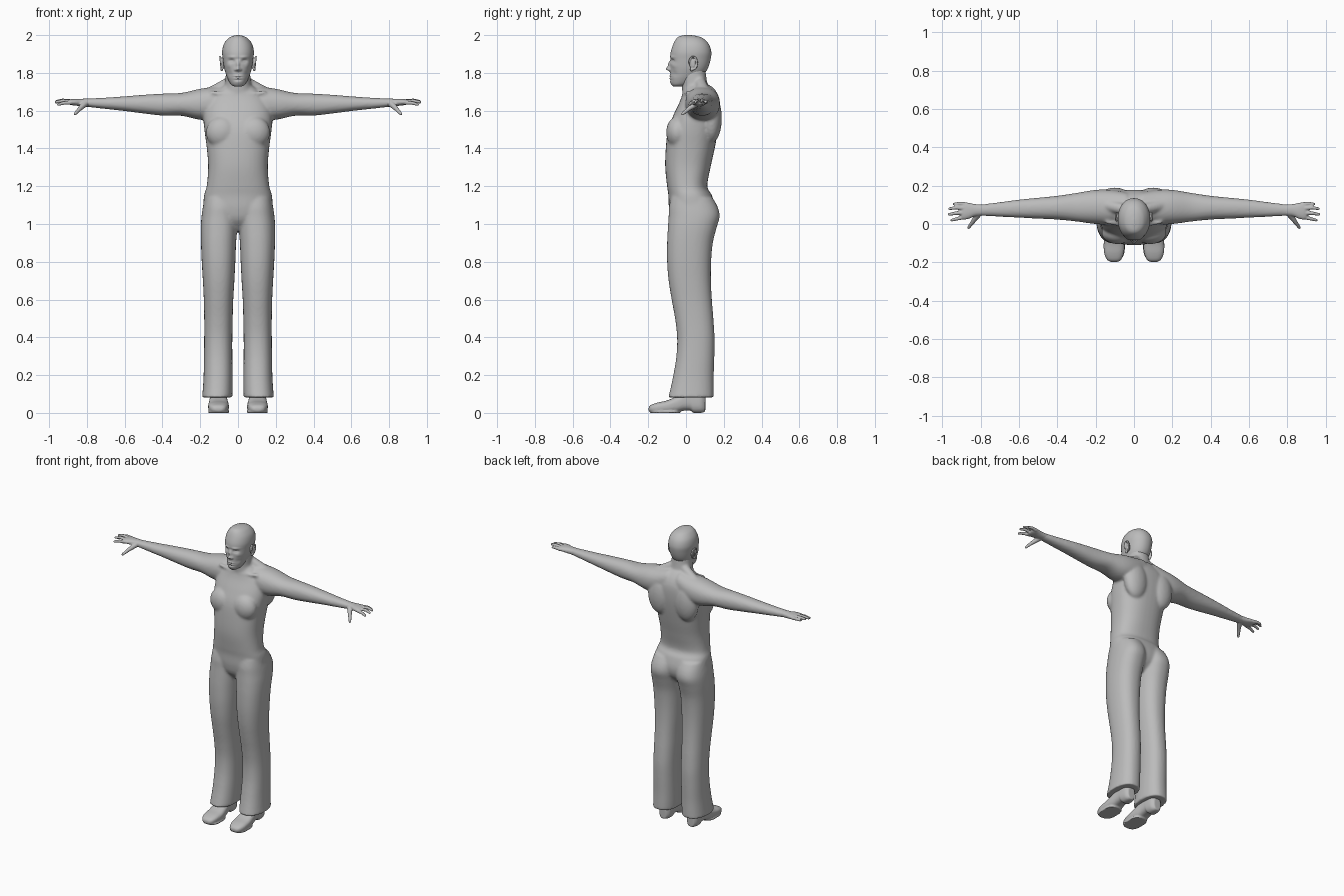
import bpy, bmesh, math
from mathutils import Vector, Matrix

grey = bpy.data.materials.new("plain_grey")
grey.diffuse_color = (0.5, 0.5, 0.5, 1)


def spline(rows, steps):
    """Smoothly interpolate the section rows."""
    out = []
    for i in range(len(rows) - 1):
        a, b = rows[max(i - 1, 0)], rows[i]
        c, d = rows[i + 1], rows[min(i + 2, len(rows) - 1)]
        for k in range(steps):
            t = k / steps
            out.append([0.5 * (2 * q + (r - p) * t + (2 * p - 5 * q + 4 * r - s) * t * t
                               + (3 * q - p - 3 * r + s) * t ** 3)
                        for p, q, r, s in zip(a, b, c, d)])
    return out + [list(rows[-1])]


def loft(bm, axis, rows, side=1, power=2.2, n=40, steps=5):
    """Rows: position on axis, then min/max extents on the other two axes."""
    rings = []
    for t, a0, a1, b0, b1 in spline(rows, steps):
        ring = []
        for k in range(n):
            u = 2 * math.pi * k / n
            c, s = math.cos(u), math.sin(u)
            a = (a0 + a1) / 2 + (a1 - a0) / 2 * math.copysign(abs(c) ** (2 / power), c)
            b = (b0 + b1) / 2 + (b1 - b0) / 2 * math.copysign(abs(s) ** (2 / power), s)
            p = [a, b]
            p.insert(axis, t)
            ring.append(bm.verts.new((p[0] * side, p[1], p[2])))
        rings.append(ring)
    for r, q in zip(rings, rings[1:]):
        for k in range(n):
            j = (k + 1) % n
            bm.faces.new((r[k], r[j], q[j], q[k]))
    bm.faces.new(rings[0])
    bm.faces.new(rings[-1])


def ball(bm, centre, size, tilt=0.0):
    m = (Matrix.Translation(centre) @ Matrix.Rotation(tilt, 4, 'X')
         @ Matrix.Diagonal((*size, 1)))
    bmesh.ops.create_uvsphere(bm, u_segments=24, v_segments=16, radius=1, matrix=m)


def tube(bm, p, q, r0, r1):
    """Tapered limb with round ends."""
    p, q = Vector(p), Vector(q)
    m = Matrix.Translation((p + q) / 2) @ (q - p).to_track_quat('Z', 'Y').to_matrix().to_4x4()
    bmesh.ops.create_cone(bm, cap_ends=True, segments=16, radius1=r0, radius2=r1,
                          depth=(q - p).length, matrix=m)
    ball(bm, p, (r0,) * 3)
    ball(bm, q, (r1,) * 3)


def finish(name, bm, voxel=0, smooth=0):
    bmesh.ops.recalc_face_normals(bm, faces=bm.faces)
    for f in bm.faces:
        f.smooth = True
    me = bpy.data.meshes.new(name)
    bm.to_mesh(me)
    bm.free()
    me.materials.append(grey)
    ob = bpy.data.objects.new(name, me)
    bpy.context.collection.objects.link(ob)
    if voxel:
        rm = ob.modifiers.new("fuse", 'REMESH')
        rm.mode, rm.voxel_size, rm.use_smooth_shade = 'VOXEL', voxel, True
    if smooth:
        sm = ob.modifiers.new("soften", 'SMOOTH')
        sm.factor, sm.iterations = 0.5, smooth
    return ob


# Body: torso, neck, arms and trouser legs fused together
bm = bmesh.new()
torso = [(0.965, .05, -.03, .09), (1.02, .14, -.075, .14), (1.08, .18, -.09, .155),
         (1.15, .18, -.093, .138), (1.2, .166, -.1, .113), (1.3, .158, -.11, .13),
         (1.4, .165, -.107, .152), (1.5, .178, -.095, .17), (1.58, .182, -.065, .178),
         (1.65, .165, -.032, .175), (1.70, .12, -.015, .155), (1.735, .075, 0, .125)]
loft(bm, 2, [(z, -w, w, f, b) for z, w, f, b in torso], power=2.4)
neck = [(1.64, .095, -.01, .15), (1.70, .08, -.02, .135), (1.74, .069, -.022, .115),
        (1.79, .065, -.03, .106), (1.85, .06, -.03, .1)]
loft(bm, 2, [(z, -w, w, f, b) for z, w, f, b in neck])
arm = [(.04, .04, .165, 1.6, 1.738), (.12, .0, .178, 1.56, 1.727), (.2, .0, .178, 1.552, 1.716),
       (.3, .013, .162, 1.573, 1.694), (.4, .023, .147, 1.574, 1.69), (.5, .028, .137, 1.585, 1.684),
       (.6, .033, .127, 1.598, 1.676), (.7, .038, .114, 1.609, 1.669), (.8, .043, .102, 1.62, 1.664),
       (.83, .043, .102, 1.622, 1.663)]
leg = [(1.14, .0, .177, -.08, .14), (1.09, .0, .186, -.09, .168), (1.04, .001, .193, -.092, .178),
       (.98, .004, .197, -.096, .162), (.9, .01, .196, -.1, .142), (.8, .014, .192, -.1, .133),
       (.7, .019, .186, -.092, .132), (.6, .025, .181, -.076, .137), (.5, .028, .179, -.058, .145),
       (.4, .03, .179, -.047, .151), (.3, .03, .18, -.051, .15), (.2, .029, .182, -.067, .147),
       (.13, .029, .186, -.082, .147), (.082, .03, .19, -.094, .147)]
for s in (1, -1):
    loft(bm, 0, arm, s)
    loft(bm, 2, leg, s, 2.3)
    ball(bm, (s * .085, -.045, 1.485), (.085, .06, .085))            # chest
    ball(bm, (s * .1, .135, 1.56), (.085, .055, .13))                # shoulder blade
    tube(bm, (s * .045, .075, 1.75), (s * .15, .1, 1.69), .03, .032)  # neck muscle
    tube(bm, (s * .02, -.012, 1.685), (s * .14, .01, 1.695), .01, .01)  # collar bone
finish("body", bm, .0075, 8)

# Head: dense loft with soft bumps and hollows for the face
bm = bmesh.new()
skull = [(1.727, .018, -.066, -.02), (1.74, .038, -.077, .02), (1.77, .055, -.083, .07),
         (1.8, .066, -.083, .1), (1.83, .074, -.084, .118), (1.87, .08, -.084, .13),
         (1.91, .084, -.081, .134), (1.95, .076, -.068, .122), (1.98, .055, -.052, .095),
         (1.994, .032, -.034, .062), (2.0, .008, -.005, .025)]
loft(bm, 2, [(z, -w, w, f, b) for z, w, f, b in skull], power=2.15, n=112, steps=9)
# x, z, spread x, spread z, depth (positive is inward)
face = [(0, 1.842, .008, .018, -.012), (0, 1.82, .012, .01, -.02), (0, 1.752, .02, .012, -.004),
        (0, 1.783, .02, .004, -.006), (0, 1.778, .02, .002, .005), (0, 1.771, .017, .004, -.006),
        (0, 1.762, .02, .004, .004), (0, 1.873, .012, .008, .003)]
for s in (1, -1):
    face += [(s * .034, 1.863, .015, .009, .013), (s * .034, 1.861, .009, .004, -.006),
             (s * .034, 1.884, .02, .006, -.005), (s * .014, 1.816, .006, .006, -.006),
             (s * .05, 1.838, .013, .012, -.004), (s * .045, 1.795, .012, .016, .004)]
for v in bm.verts:
    if v.co.y < 0:
        x, z = v.co.x, v.co.z
        v.co.y += sum(d * math.exp(-((x - a) / p) ** 2 - ((z - c) / q) ** 2)
                      for a, c, p, q, d in face)
finish("head", bm)

# Ears: tilted shell with a rim, lobe and inner fold
bm = bmesh.new()
for s in (1, -1):
    ball(bm, (s * .082, .036, 1.85), (.011, .02, .034), .2)
    rim = [Vector((s * (.091 + .004 * math.sin(a)), .038 + .021 * math.cos(a), 1.852 + .034 * math.sin(a)))
           for a in [math.radians(d) for d in range(-80, 181, 26)]]
    for p, q in zip(rim, rim[1:]):
        tube(bm, p, q, .005, .005)
    ball(bm, (s * .086, .03, 1.818), (.007, .009, .01))
    tube(bm, (s * .091, .042, 1.835), (s * .092, .044, 1.868), .004, .004)
finish("ears", bm, .003, 2)

# Hands: palm, four fingers and a thumb on each side
palm = [(.79, .044, .101, 1.621, 1.664), (.83, .04, .104, 1.623, 1.663), (.86, .028, .11, 1.627, 1.663),
        (.885, .023, .113, 1.63, 1.661), (.9, .028, .108, 1.635, 1.657)]
fingers = [((.885, .103, 1.645), (.915, .106, 1.648), (.938, .104, 1.645)),
           ((.885, .082, 1.649), (.928, .085, 1.655), (.961, .08, 1.65)),
           ((.885, .058, 1.647), (.93, .056, 1.652), (.964, .05, 1.645)),
           ((.885, .036, 1.642), (.92, .028, 1.641), (.951, .02, 1.633))]
bm = bmesh.new()
for s in (1, -1):
    loft(bm, 0, palm, s)
    for joints in fingers:
        a, b, c = [(s * x, y, z) for x, y, z in joints]
        tube(bm, a, b, .0115, .0095)
        tube(bm, b, c, .0095, .0075)
    a, b, c = (s * .81, .055, 1.637), (s * .84, .012, 1.608), (s * .862, -.018, 1.583)
    tube(bm, a, b, .018, .0115)
    tube(bm, b, c, .0115, .008)
finish("hands", bm, .004, 3)

# Shoes: rounded toe, raised arch and low heel
shoe = [(-.198, .085, .122, .01, .028), (-.185, .066, .142, .003, .042), (-.15, .053, .156, 0, .055),
        (-.1, .048, .158, .0, .066), (-.05, .052, .154, .003, .088), (-.01, .058, .15, .012, .112),
        (.025, .06, .148, .012, .125), (.04, .06, .148, 0, .125), (.08, .064, .144, 0, .115),
        (.102, .08, .13, .006, .09)]
bm = bmesh.new()
for s in (1, -1):
    loft(bm, 1, shoe, s, 2.7)
    loft(bm, 2, [(0, .047, .158, -.19, -.03), (.008, .046, .159, -.194, -.03)], s, 2.6, steps=1)
finish("shoes", bm, .005, 3)
